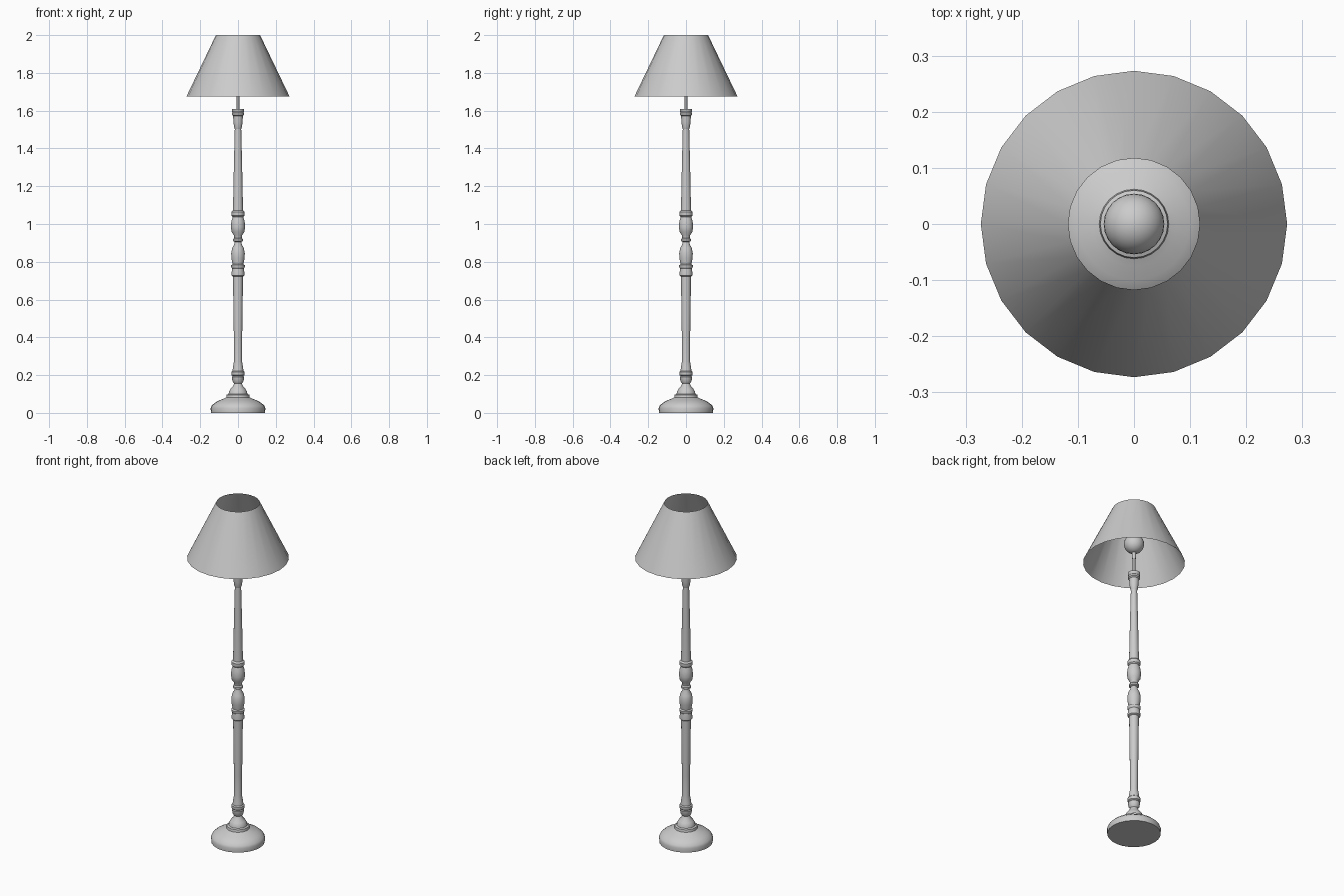
import bpy, bmesh, math
from mathutils import Matrix

cube = bpy.data.objects.get("Cube")
if cube:
    bpy.data.objects.remove(cube)

GREY = (0.6, 0.6, 0.6, 1)
mat = bpy.data.materials.new("plain grey")
mat.use_nodes = True
mat.diffuse_color = GREY
mat.node_tree.nodes["Principled BSDF"].inputs["Base Color"].default_value = GREY


def finish(name, bm, angle=40):
    mesh = bpy.data.meshes.new(name)
    bm.to_mesh(mesh)
    bm.free()
    mesh.materials.append(mat)
    obj = bpy.data.objects.new(name, mesh)
    bpy.context.collection.objects.link(obj)
    bpy.ops.object.select_all(action='DESELECT')
    obj.select_set(True)
    bpy.context.view_layer.objects.active = obj
    bpy.ops.object.shade_smooth_by_angle(angle=math.radians(angle))
    return obj


def lathe(name, profile, sides=24, capped=True):
    """Turn a bottom-to-top list of (radius, height) around the z axis."""
    bm = bmesh.new()
    rings = []
    for r, z in profile:
        rings.append([bm.verts.new((r * math.cos(a), r * math.sin(a), z))
                      for a in (math.tau * i / sides for i in range(sides))])
    for low, high in zip(rings, rings[1:]):
        for i in range(sides):
            j = (i + 1) % sides
            bm.faces.new((low[i], low[j], high[j], high[i]))
    if capped:
        bm.faces.new(rings[0][::-1])
        bm.faces.new(rings[-1])
    return finish(name, bm)


# Round foot with a stepped collar
lathe("foot", [(0.143, 0), (0.145, 0.025), (0.14, 0.038), (0.122, 0.054),
               (0.10, 0.066), (0.075, 0.076), (0.062, 0.082), (0.06, 0.096),
               (0.05, 0.1), (0.048, 0.112), (0.04, 0.126), (0.026, 0.142),
               (0.02, 0.158)])

# Lower turned post with its bottom rings
lathe("lower_post", [(0.02, 0.155), (0.03, 0.168), (0.032, 0.19), (0.028, 0.195),
                     (0.034, 0.2), (0.035, 0.217), (0.029, 0.222), (0.027, 0.24),
                     (0.021, 0.275), (0.022, 0.4), (0.025, 0.6), (0.026, 0.725)])

# Pair of turned vases in the middle
lathe("lower_vase", [(0.026, 0.722), (0.034, 0.728), (0.034, 0.742), (0.031, 0.765),
                     (0.036, 0.772), (0.036, 0.782), (0.029, 0.787), (0.035, 0.82),
                     (0.036, 0.845), (0.031, 0.872), (0.02, 0.892), (0.018, 0.908)])
lathe("upper_vase", [(0.018, 0.905), (0.027, 0.91), (0.027, 0.92), (0.02, 0.926),
                     (0.022, 0.94), (0.034, 0.958), (0.038, 0.985), (0.035, 1.015),
                     (0.028, 1.038), (0.034, 1.044), (0.035, 1.064), (0.027, 1.072)])

# Tapering upper post and the cup at its top
lathe("upper_post", [(0.027, 1.07), (0.026, 1.1), (0.022, 1.3), (0.017, 1.505)])
lathe("top_cup", [(0.017, 1.503), (0.021, 1.515), (0.024, 1.54), (0.026, 1.572),
                  (0.033, 1.578), (0.033, 1.588), (0.029, 1.592), (0.033, 1.598),
                  (0.033, 1.61)])

# Thin rod, lamp holder and bulb
lathe("rod", [(0.007, 1.608), (0.007, 1.705)], 12)
lathe("bulb_holder", [(0.01, 1.7), (0.01, 1.75)], 12)
bulb = bmesh.new()
bmesh.ops.create_uvsphere(bulb, u_segments=24, v_segments=16, radius=0.054,
                          matrix=Matrix.Translation((0, 0, 1.79)))
finish("bulb", bulb)

# Open conical shade
lathe("shade", [(0.273, 1.675), (0.117, 2.0)], 24, capped=False)
